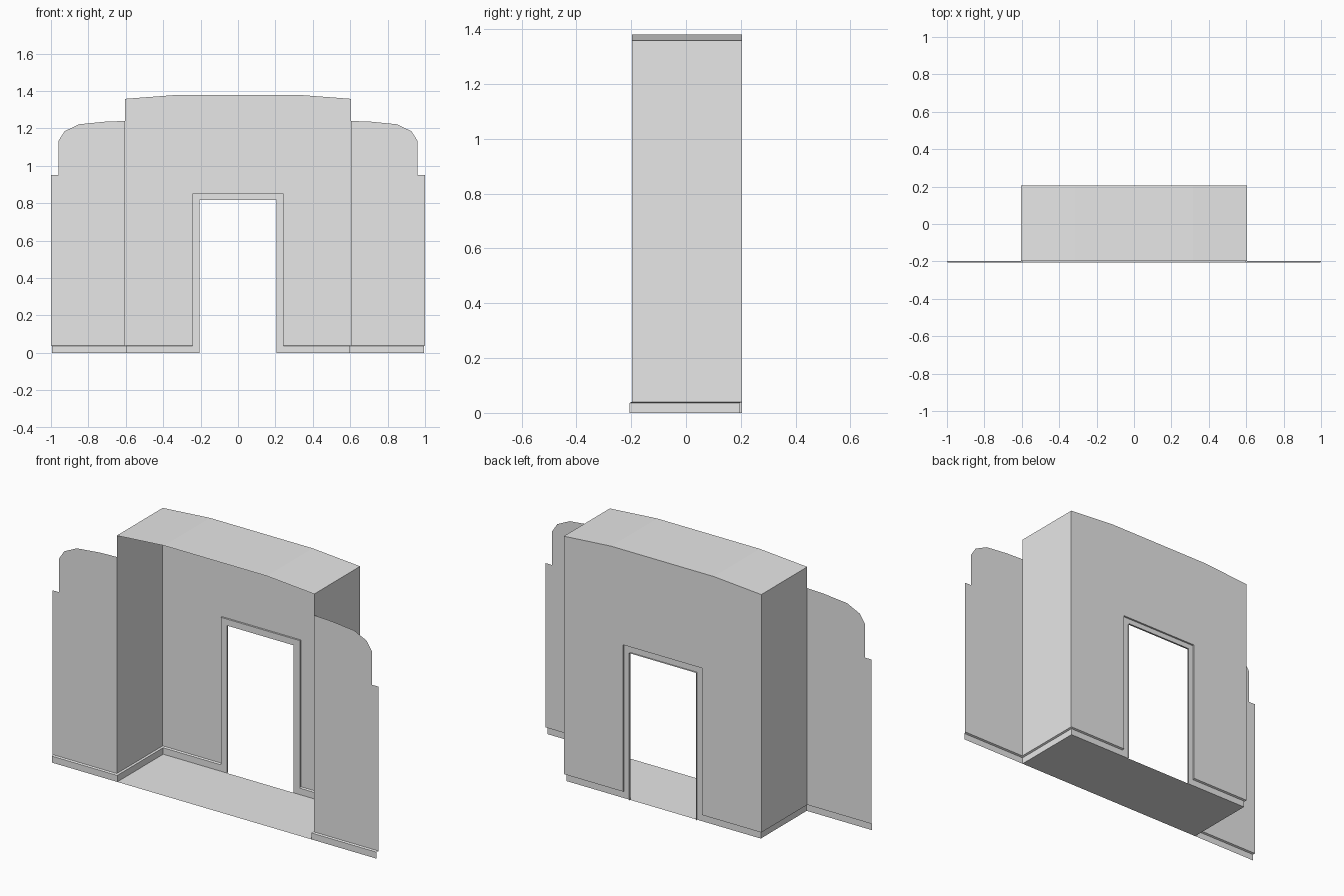
import bpy

if "Cube" in bpy.data.objects:
    bpy.data.objects.remove(bpy.data.objects["Cube"], do_unlink=True)

# Key dimensions
FRONT, BACK = -0.197, 0.205        # planes of the wings and of the back wall
HALF, SIDE = 0.605, 1.0            # half widths of the alcove and of the whole
TRIM = 0.01                        # how far skirting and door frame stand out
SKIRT, LIP = 0.04, 0.036           # skirting height, at the wall and at its face
DOOR_W, DOOR_H = 0.205, 0.817      # clear opening
FRAME_W, FRAME_H = 0.242, 0.853    # outside of the door frame
EAVE, CROWN, KINK = 1.358, 1.38, 0.315

plaster = bpy.data.materials.new("light_grey_plaster")
plaster.use_nodes = True
grey = (0.8, 0.8, 0.8, 1.0)
plaster.diffuse_color = grey
plaster.node_tree.nodes["Principled BSDF"].inputs["Base Color"].default_value = grey


def sheet(name, verts, faces):
    """Make a flat-shaded open surface."""
    mesh = bpy.data.meshes.new(name)
    mesh.from_pydata(verts, [], faces)
    mesh.materials.append(plaster)
    mesh.update()
    obj = bpy.data.objects.new(name, mesh)
    bpy.context.collection.objects.link(obj)
    return obj


def panel(name, verts):
    return sheet(name, verts, [range(len(verts))])


def loft(name, rows):
    """Bridge successive rows of points with quads."""
    n = len(rows[0])
    faces = [(r * n + i, r * n + i + 1, (r + 1) * n + i + 1, (r + 1) * n + i)
             for r in range(len(rows) - 1) for i in range(n - 1)]
    return sheet(name, [p for row in rows for p in row], faces)


def door_arch(w, h, y, bottom):
    return [(-w, y, bottom), (-w, y, h), (w, y, h), (w, y, bottom)]


roof_line = [(HALF, EAVE), (KINK, CROWN), (-KINK, CROWN), (-HALF, EAVE)]

# Back wall with the doorway cut out of its outline
panel("back_wall",
      [(x, BACK, z) for x, z in roof_line]
      + [(-HALF, BACK, SKIRT)]
      + door_arch(FRAME_W, FRAME_H, BACK, SKIRT)
      + [(HALF, BACK, SKIRT)])

# Shallow faceted ceiling and floor of the alcove
loft("ceiling", [[(x, y, z) for x, z in roof_line] for y in (FRONT, BACK)])
fx, fy0, fy1 = HALF - TRIM, FRONT - TRIM, BACK - TRIM
panel("floor", [(-fx, fy0, 0), (fx, fy0, 0), (fx, fy1, 0), (-fx, fy1, 0)])

# Door frame: outer step, face and inner return
loft("door_frame_step", [door_arch(FRAME_W, FRAME_H, BACK, SKIRT),
                         door_arch(FRAME_W, FRAME_H, fy1, LIP)])
loft("door_frame", [door_arch(FRAME_W, FRAME_H, fy1, 0),
                    door_arch(DOOR_W, DOOR_H, fy1, 0),
                    door_arch(DOOR_W, DOOR_H, BACK, 0)])

# Wing outline, from the alcove corner out to the lower edge
wing = [(HALF, SKIRT), (HALF, 1.24), (0.71, 1.236), (0.85, 1.222),
        (0.927, 1.185), (0.96, 1.134), (0.96, 0.95), (SIDE, 0.95), (SIDE, SKIRT)]

# Plan of the wall foot and of the skirting face in front of it
wall_plan = [(SIDE, FRONT), (HALF, FRONT), (HALF, BACK), (FRAME_W, BACK)]
skirt_plan = [(SIDE - TRIM / 2, fy0), (fx, fy0), (fx, fy1), (FRAME_W, fy1)]

# Parts that repeat on both sides
for label, s in (("left", 1), ("right", -1)):
    def row(plan, z):
        return [(s * x, y, z) for x, y in plan][::s]

    outline = [(s * x, FRONT, z) for x, z in wing][::-s]
    panel(label + "_wing", outline)
    loft(label + "_alcove_side",
         [row(wall_plan[1:3], EAVE), row(wall_plan[1:3], SKIRT)])
    loft(label + "_skirting",
         [row(wall_plan, SKIRT), row(skirt_plan, LIP), row(skirt_plan, 0)])
